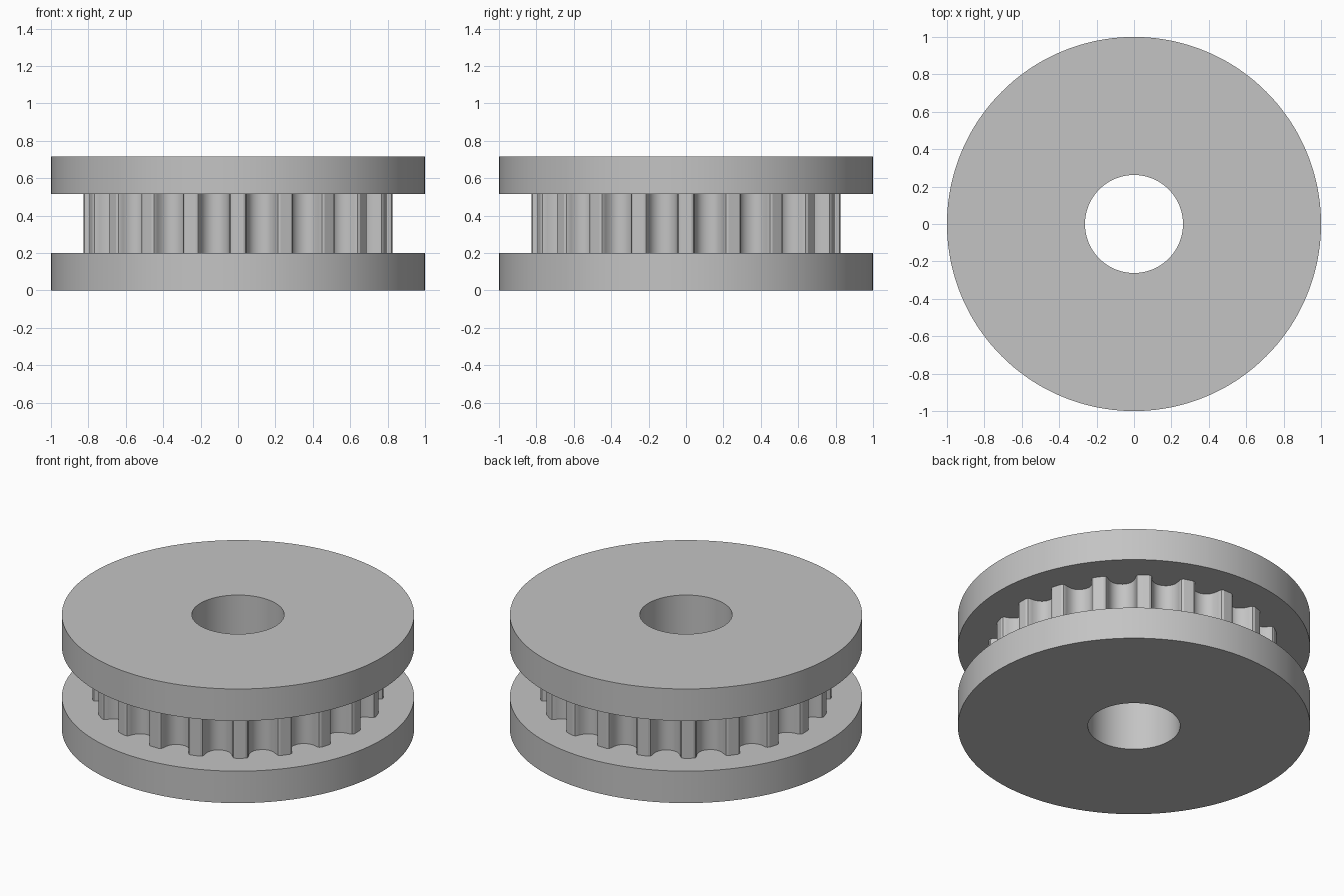
import bpy, bmesh, math

if "Cube" in bpy.data.objects:
    bpy.data.objects.remove(bpy.data.objects["Cube"])

TEETH = 20
R_OUT, R_BORE, R_TIP = 1.0, 0.262, 0.827
Z_LOW, Z_HIGH, Z_TOP = 0.20, 0.515, 0.715

# Half of one rounded belt groove: (half width, depth below the tip circle)
HALF = [(0.1013, 0.006), (0.0878, 0.011), (0.0811, 0.022), (0.0784, 0.036),
        (0.0741, 0.049), (0.0684, 0.062), (0.0612, 0.075), (0.0486, 0.088),
        (0.0337, 0.098), (0.0172, 0.103)]
GROOVE = [(-w, d) for w, d in HALF] + [(0, 0.105)] + [(w, d) for w, d in reversed(HALF)]

metal = bpy.data.materials.new("plain grey")
metal.diffuse_color = (0.55, 0.55, 0.55, 1)
metal.use_nodes = True
metal.node_tree.nodes["Principled BSDF"].inputs["Base Color"].default_value = metal.diffuse_color


def tooth_outline():
    """Closed outline: a tooth tip point followed by a groove, repeated."""
    pts = []
    for i in range(TEETH):
        a = 2 * math.pi * i / TEETH
        pts.append((R_TIP * math.cos(a), R_TIP * math.sin(a)))
        m = a + math.pi / TEETH
        for w, d in GROOVE:
            r = R_TIP - d
            pts.append((r * math.cos(m) - w * math.sin(m), r * math.sin(m) + w * math.cos(m)))
    return pts


TOOTHED = tooth_outline()
ANGLES = [math.atan2(y, x) for x, y in TOOTHED]


def circle(r):
    return [(r * math.cos(a), r * math.sin(a)) for a in ANGLES]


BORE, RIM = circle(R_BORE), circle(R_OUT)


def loft(name, *strips):
    """Each strip is a list of (outline, z) rings skinned in order."""
    bm = bmesh.new()
    for strip in strips:
        rings = [[bm.verts.new((x, y, z)) for x, y in outline] for outline, z in strip]
        for a, b in zip(rings, rings[1:]):
            n = len(a)
            for i in range(n):
                j = (i + 1) % n
                bm.faces.new((a[i], a[j], b[j], b[i]))
    me = bpy.data.meshes.new(name)
    bm.to_mesh(me)
    bm.free()
    me.materials.append(metal)
    ob = bpy.data.objects.new(name, me)
    bpy.context.collection.objects.link(ob)
    bpy.context.view_layer.objects.active = ob
    ob.select_set(True)
    bpy.ops.object.shade_smooth_by_angle(angle=math.radians(25))
    ob.select_set(False)


# Flanges with bore, running in to the tooth outline on their inner faces
loft("lower_flange", [(BORE, Z_LOW), (BORE, 0), (RIM, 0), (RIM, Z_LOW), (TOOTHED, Z_LOW)])
loft("upper_flange", [(TOOTHED, Z_HIGH), (RIM, Z_HIGH), (RIM, Z_TOP), (BORE, Z_TOP), (BORE, Z_HIGH)])

# Toothed hub between them, with its bore wall
loft("toothed_hub", [(TOOTHED, Z_LOW), (TOOTHED, Z_HIGH)], [(BORE, Z_HIGH), (BORE, Z_LOW)])
